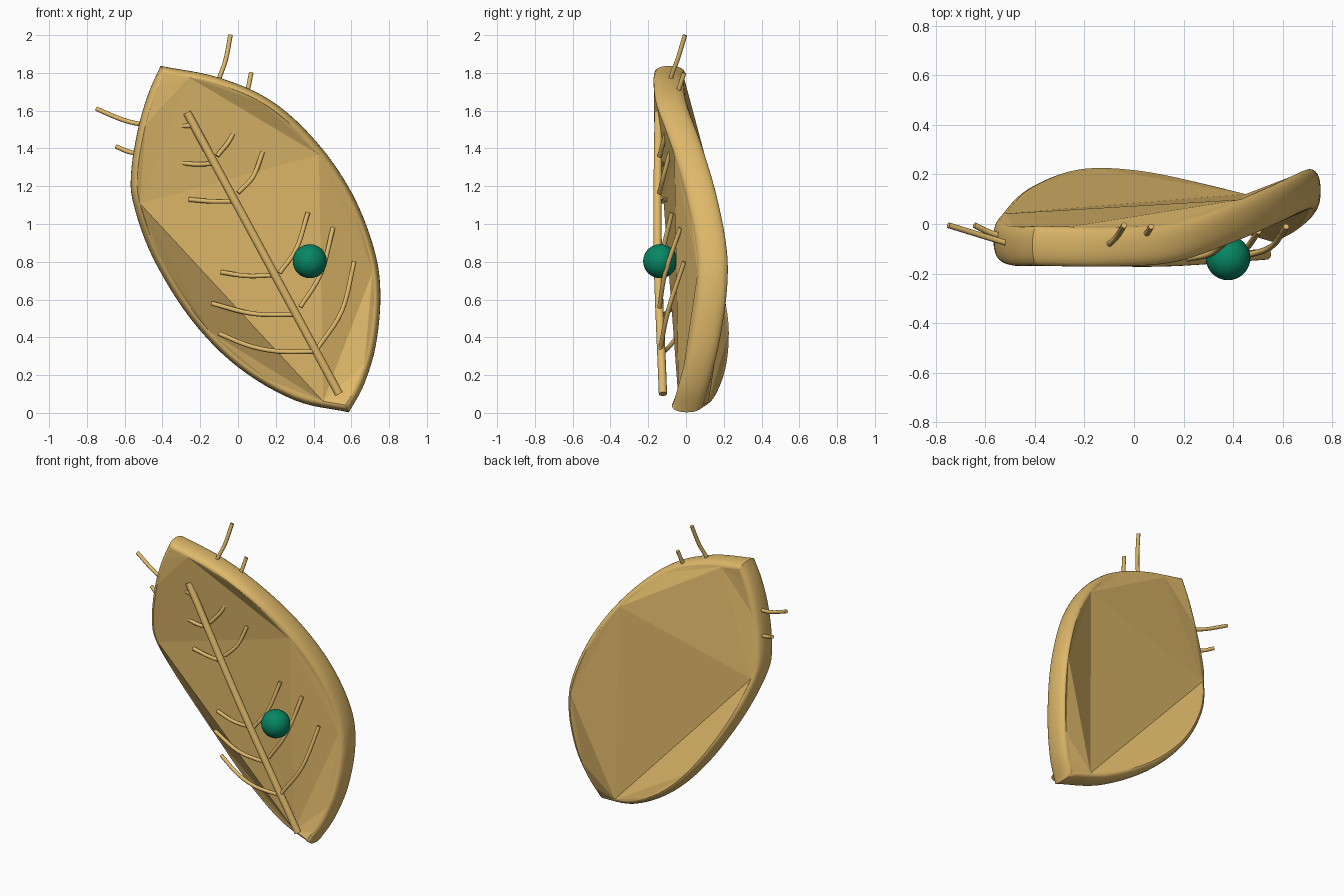
import bpy, bmesh, math
from mathutils import Vector

if "Cube" in bpy.data.objects:
    bpy.data.objects.remove(bpy.data.objects["Cube"])


def material(name, rgb):
    m = bpy.data.materials.new(name)
    m.diffuse_color = (*rgb, 1)
    m.use_nodes = True
    m.node_tree.nodes["Principled BSDF"].inputs["Base Color"].default_value = m.diffuse_color
    return m


gold = material("warm gold", (0.74, 0.485, 0.145))
green = material("deep green", (0.002, 0.24, 0.125))


def add_mesh(name, verts, faces, mat, smooth):
    me = bpy.data.meshes.new(name)
    me.from_pydata(verts, [], faces)
    bm = bmesh.new()
    bm.from_mesh(me)
    bmesh.ops.recalc_face_normals(bm, faces=bm.faces)
    bm.to_mesh(me)
    bm.free()
    ob = bpy.data.objects.new(name, me)
    bpy.context.collection.objects.link(ob)
    me.materials.append(mat)
    bpy.ops.object.select_all(action='DESELECT')
    ob.select_set(True)
    bpy.context.view_layer.objects.active = ob
    bpy.ops.object.shade_smooth_by_angle(angle=math.radians(smooth))
    return ob


def spline(pts, steps):
    """Catmull-Rom through the points."""
    p = [Vector(q) for q in pts]
    p = [2 * p[0] - p[1]] + p + [2 * p[-1] - p[-2]]
    out = []
    for i in range(1, len(p) - 2):
        a, b, c, d = p[i - 1:i + 3]
        for k in range(steps):
            t = k / steps
            out.append(0.5 * (2 * b + (c - a) * t + (2 * a - 5 * b + 4 * c - d) * t * t
                              + (3 * b - a - 3 * c + d) * t ** 3))
    return out + [p[-2]]


# Leaf outline: two bowed edges meeting at sharp tips
right_edge = [(-.41, -.087, 1.837), (-.1, -.092, 1.775), (.18, -.074, 1.65), (.42, .005, 1.43),
              (.605, .083, 1.16), (.72, .136, .87), (.754, .135, .63), (.73, .095, .36),
              (.667, .045, .15), (.587, .005, .003)]
left_edge = [(.587, .005, .003), (.3, .075, .067), (0, .135, .242), (-.25, .14, .497),
             (-.45, .063, .82), (-.552, -.038, 1.1), (-.566, -.067, 1.27),
             (-.53, -.086, 1.5), (-.475, -.09, 1.69), (-.41, -.087, 1.837)]
outline = spline(right_edge, 6)[:-1] + spline(left_edge, 6)[:-1]
N = len(outline)


def inward(i):
    """Mitred inward direction in the front plane."""
    def normal(a, b):
        d = b - a
        return Vector((-d.z, 0, d.x)).normalized()
    n1 = normal(outline[i - 1], outline[i])
    n2 = normal(outline[i], outline[(i + 1) % N])
    n = (n1 + n2).normalized()
    n = n / max(n.dot(n1), 0.4)
    return n if n1.dot(Vector((.09, 0, .92)) - outline[i]) > 0 else -n


# Leaf body: half-round rim swept round the outline ...
W, D, S = 0.034, 0.08, 14
verts, faces = [], []
for i in range(N):
    n = inward(i)
    for k in range(S + 1):
        a = math.pi * k / S
        u, v = math.sin(a) ** 0.9, math.cos(a)
        v = math.copysign(abs(v) ** 0.9, v)
        verts.append(outline[i] + n * W * (1 - u) - Vector((0, D * v, 0)))
        if k < S:
            p, q = i * (S + 1) + k, (i + 1) % N * (S + 1) + k
            faces.append((p, q, q + 1, p + 1))

# ... closed by faceted front and back caps spanning a few rim points
corners = [(-.28, 1.81), (.45, 1.41), (.75, .76), (.46, .03), (-.55, 1.09)]
top, right, side, low, left = [
    min(range(N), key=lambda i: (outline[i].x - x) ** 2 + (outline[i].z - z) ** 2)
    for x, z in corners]
tris = [(top, right, left), (left, right, low), (right, side, low)]


def fill(a, b):
    """Split the gap between a chord and the rim into triangles."""
    if b - a > 1:
        m = (a + b) // 2
        tris.append((a % N, m % N, b % N))
        fill(a, m)
        fill(m, b)


for a, b in ((top, right), (right, side), (side, low), (low, left), (left, top + N)):
    fill(a, b)
for t in tris:
    faces.append(tuple(i * (S + 1) for i in t))
    faces.append(tuple(i * (S + 1) + S for i in reversed(t)))
body = add_mesh("leaf_body", verts, faces, gold, 50)
for f in body.data.polygons:
    if len(f.vertices) == 3:
        f.use_smooth = False


def rod(name, pts, r, sides=12, steps=5):
    """Round capped tube through points."""
    path = spline(pts, steps)
    vs, fs = [], []
    for i, p in enumerate(path):
        t = (path[min(i + 1, len(path) - 1)] - path[max(i - 1, 0)]).normalized()
        e = t.cross(Vector((0, 1, 0))).normalized()
        f = t.cross(e)
        for k in range(sides):
            a = 2 * math.pi * k / sides
            vs.append(p + (e * math.cos(a) + f * math.sin(a)) * r)
            if i:
                m = (k + 1) % sides
                b, c = (i - 1) * sides, i * sides
                fs.append((b + k, b + m, c + m, c + k))
    fs += [tuple(range(sides)), tuple(range(len(vs) - sides, len(vs)))]
    return add_mesh(name, vs, fs, gold, 45)


# Midrib
rod("midrib", [(-.27, -.145, 1.59), (.12, -.15, .87), (.535, -.122, .1)], 0.022, 16)

# Side veins, the upper ones piercing the body and poking past the rim
veins = [
    [(-.22, -.15, 1.52), (-.27, -.142, 1.52), (-.38, -.11, 1.52), (-.52, -.075, 1.53), (-.62, -.045, 1.555),
     (-.75, -.005, 1.61)],
    [(-.12, -.14, 1.32), (-.27, -.118, 1.32), (-.55, -.045, 1.375), (-.645, -.005, 1.41)],
    [(-.02, -.14, 1.12), (-.14, -.125, 1.12), (-.26, -.105, 1.13)],
    [(.2, -.14, .73), (.05, -.12, .725), (-.09, -.09, .745)],
    [(.31, -.14, .52), (.08, -.11, .525), (-.14, -.045, .58)],
    [(.42, -.135, .325), (.22, -.12, .325), (.06, -.085, .355), (-.1, -.035, .42)],
    [(-.22, -.13, 1.52), (-.15, -.095, 1.62), (-.1, -.08, 1.77), (-.065, -.045, 1.87), (-.04, -.005, 2)],
    [(-.11, -.14, 1.36), (-.03, -.11, 1.47), (.045, -.045, 1.69), (.07, -.01, 1.8)],
    [(.0, -.14, 1.165), (.08, -.12, 1.25), (.13, -.085, 1.38)],
    [(.22, -.14, .74), (.31, -.12, .87), (.37, -.075, 1.06)],
    [(.33, -.14, .56), (.44, -.11, .74), (.503, -.03, .98)],
    [(.42, -.135, .34), (.55, -.095, .54), (.615, -.01, .8)],
]
for i, pts in enumerate(veins):
    rod(f"vein_{i + 1}", pts, 0.012, 10)

# Bead
bpy.ops.mesh.primitive_uv_sphere_add(segments=32, ring_count=16, radius=0.09,
                                     location=(.38, -.137, .803))
bead = bpy.context.object
bead.name = "bead"
bead.data.materials.append(green)
bpy.ops.object.shade_smooth()
